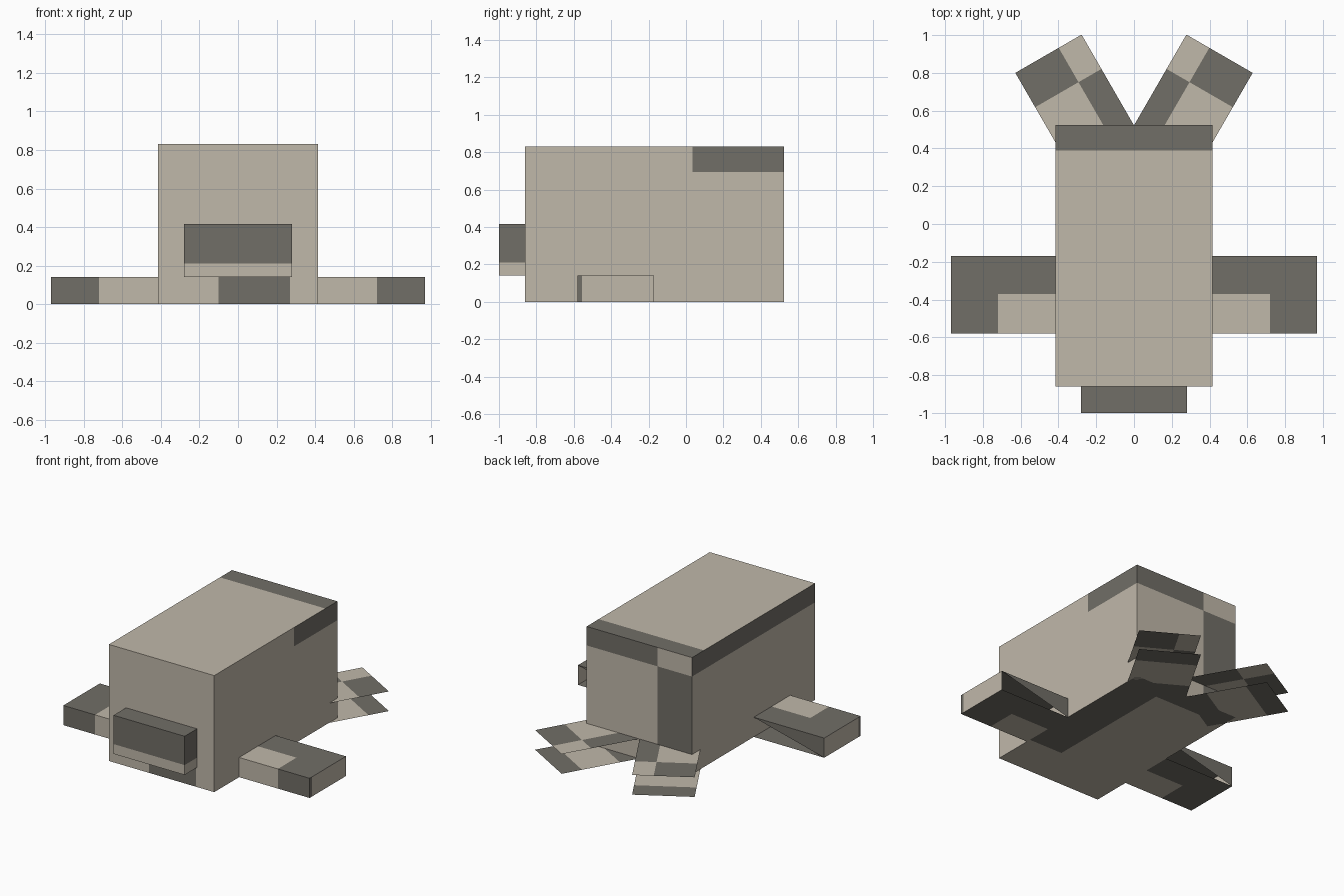
import bpy, bmesh, math
from mathutils import Vector, Matrix

if "Cube" in bpy.data.objects:
    bpy.data.objects.remove(bpy.data.objects["Cube"])


def material(name, rgb):
    m = bpy.data.materials.new(name)
    m.diffuse_color = (*rgb, 1)
    m.use_nodes = True
    m.node_tree.nodes["Principled BSDF"].inputs["Base Color"].default_value = m.diffuse_color
    return m


SAND = material("sand", (0.53, 0.48, 0.40))
SLATE = material("dark_grey", (0.165, 0.156, 0.135))


def finish(name, bm, is_dark):
    """Paint faces by rule and turn the mesh into an object."""
    bm.normal_update()
    for f in bm.faces:
        f.material_index = int(is_dark(f.calc_center_median(), f.normal))
    me = bpy.data.meshes.new(name)
    bm.to_mesh(me)
    bm.free()
    me.materials.append(SAND)
    me.materials.append(SLATE)
    ob = bpy.data.objects.new(name, me)
    bpy.context.collection.objects.link(ob)
    return ob


def cut(bm, axis, values):
    """Slice the mesh with planes so that patches get their own faces."""
    no = Vector([float(i == axis) for i in range(3)])
    for v in values:
        geom = bm.verts[:] + bm.edges[:] + bm.faces[:]
        bmesh.ops.bisect_plane(bm, geom=geom, plane_co=no * v, plane_no=no)


def box(lo, hi):
    lo, hi = Vector(lo), Vector(hi)
    bm = bmesh.new()
    bmesh.ops.create_cube(bm, size=1)
    for v in bm.verts:
        v.co = (lo + hi) / 2 + v.co * (hi - lo)
    return bm


# Body with bands near the back, a belly stripe and a front patch
def body_dark(c, n):
    if n.z > 0.5:
        return c.y > 0.39
    if n.z < -0.5:
        return c.y > 0.40 or (c.x > 0.15 and c.y > -0.55)
    if n.x > 0.5:
        return c.z > 0.695 and c.y > 0.035
    if n.x < -0.5:
        return c.z > 0.695
    if n.y > 0.5:
        return (c.z > 0.695) == (c.x > -0.145)
    return c.z < 0.14 and -0.1 < c.x < 0.27


bm = box((-0.415, -0.86, 0), (0.415, 0.525, 0.83))
cut(bm, 0, (-0.145, -0.1, 0.15, 0.27))
cut(bm, 1, (-0.55, 0.035, 0.39, 0.40))
cut(bm, 2, (0.14, 0.695))
finish("body", bm, body_dark)

# Snout with a pale lower lip
bm = box((-0.28, -1.0, 0.14), (0.28, -0.86, 0.415))
cut(bm, 2, (0.21,))
finish("snout", bm, lambda c, n: c.z > 0.21)


# Front flippers, half open at the rear
def flipper_dark(c, n):
    if n.y > 0.5:
        return True
    if n.y < -0.5:
        return abs(c.x) > 0.72
    if abs(n.x) > 0.5:
        return c.y < -0.555
    return abs(c.x) > 0.72 or c.y > -0.37


for side, x0, x1 in (("left", -0.97, -0.415), ("right", 0.415, 0.97)):
    bm = box((x0, -0.58, 0), (x1, -0.17, 0.14))
    bm.normal_update()
    rear = [f for f in bm.faces if f.normal.y > 0.5]
    bmesh.ops.delete(bm, geom=rear, context='FACES_ONLY')
    cut(bm, 0, (-0.72, 0.72))
    cut(bm, 1, (-0.555, -0.37))
    corners = [bm.verts.new(p) for p in
               ((x1, -0.17, 0.14), (x0, -0.17, 0.14), (x0, -0.17, 0))]
    bm.faces.new(corners)
    bm.normal_update()
    tri = bm.faces[:][-1]
    if tri.normal.y < 0:
        tri.normal_flip()
    finish(side + "_flipper", bm, flipper_dark)


# Tail fins: two thin sheets on each side, splayed thirty degrees
def upper_dark(u, v):
    return (u < 0.14) == (v < 0.345)


def lower_dark(u, v):
    return v > 0.41 or v < 0.14


W, L = 0.405, 0.555
for side, s in (("left", -1), ("right", 1)):
    turn = Matrix.Rotation(math.radians(-30 * s), 3, 'Z')
    for level, z, rule in (("upper", 0.14, upper_dark), ("lower", 0.0, lower_dark)):
        bm = bmesh.new()
        pts = [(0, 0, 0), (s * W, 0, 0), (s * W, L, 0), (0, L, 0)]
        bm.faces.new([bm.verts.new(p) for p in pts[::s]])
        cut(bm, 0, (s * 0.14,))
        cut(bm, 1, (0.14, 0.345, 0.41))
        ob = finish(f"{side}_{level}_tail_fin", bm,
                    lambda c, n: rule(abs(c.x), c.y))
        ob.data.transform(Matrix.Translation((0, 0.522, z)) @ turn.to_4x4())
